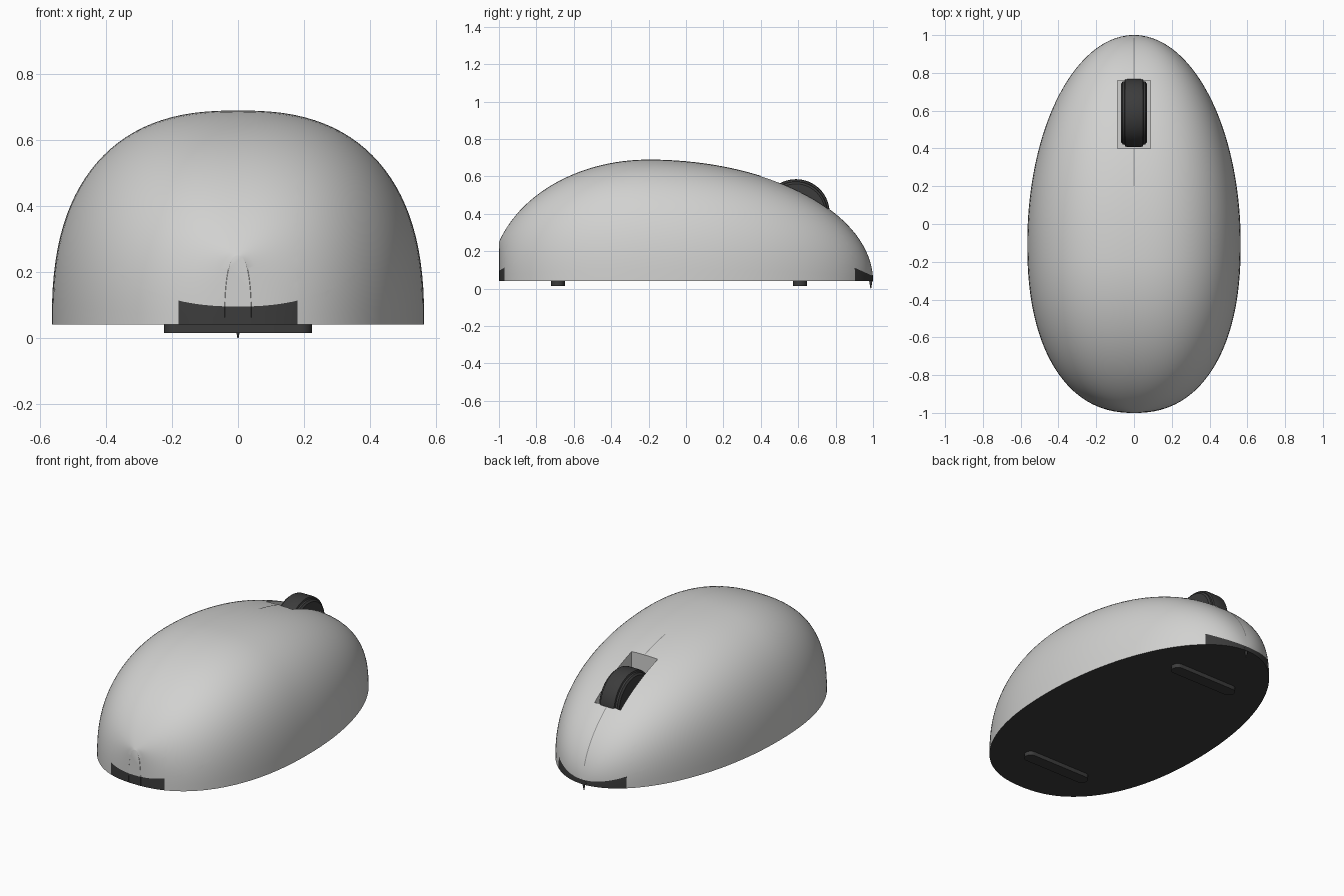
import bpy, bmesh
from math import sin, cos, pi

cube = bpy.data.objects.get("Cube")
if cube:
    bpy.data.objects.remove(cube)

BASE, TOP, HALF = 0.04, 0.65, 0.565


def material(name, rgb):
    m = bpy.data.materials.new(name)
    m.use_nodes = True
    m.diffuse_color = (*rgb, 1)
    m.node_tree.nodes["Principled BSDF"].inputs["Base Color"].default_value = (*rgb, 1)
    return m


light = material("light grey plastic", (0.64, 0.64, 0.63))
dark = material("dark grey rubber", (0.045, 0.045, 0.045))
seam_grey = material("seam grey", (0.3, 0.3, 0.3))


def add_object(name, bm, mats, smooth=True):
    bmesh.ops.recalc_face_normals(bm, faces=bm.faces)
    mesh = bpy.data.meshes.new(name)
    bm.to_mesh(mesh)
    bm.free()
    ob = bpy.data.objects.new(name, mesh)
    bpy.context.collection.objects.link(ob)
    for m in mats:
        mesh.materials.append(m)
    if smooth:
        activate(ob)
        bpy.ops.object.shade_smooth_by_angle(angle=0.6)
    return ob


def activate(ob):
    bpy.ops.object.select_all(action="DESELECT")
    ob.select_set(True)
    bpy.context.view_layer.objects.active = ob


def skin(bm, rings, wrap):
    # Joins successive rings of points with quads, capping both ends
    rows = [[bm.verts.new(p) for p in r] for r in rings]
    n = len(rows[0])
    for a, b in zip(rows, rows[1:]):
        for i in range(n if wrap else n - 1):
            j = (i + 1) % n
            bm.faces.new((a[i], a[j], b[j], b[i]))
    if wrap:
        bm.faces.new(rows[0])
        bm.faces.new(rows[-1])


def height(y):
    u = (y + 0.2) / (1.2 if y > -0.2 else 0.845)
    return TOP * max(1 - u * u, 0.002) ** 0.5


def width(y):
    u, n = ((y + 0.1) / 1.1, 2.0) if y > -0.1 else ((-0.1 - y) / 0.9, 2.3)
    return HALF * (1 - min(u, 0.999) ** n) ** (1 / n)


def section(y, count=56):
    # Squarish half-ellipse standing on the base
    w, h = width(y), height(y)
    pts = []
    for i in range(count + 1):
        c, s = cos(pi * i / count), max(sin(pi * i / count), 0)
        x = w * abs(c) ** 0.8 * (1 if c > 0 else -1)
        pts.append((x, y, BASE + h * s ** 0.8))
    return pts


# Domed shell with a dark underside and dark patches at both ends
bm = bmesh.new()
skin(bm, [section(-cos(pi * i / 72)) for i in range(73)], True)


def patch_top(y):
    return 0.11 - 0.6 * (-y - 0.975) if y < 0 else 0.11 - 0.45 * (y - 0.905)


def cut(side, point, normal):
    faces = [f for f in bm.faces if f.calc_center_median().y * side > 0.8]
    geom = faces + list({e for f in faces for e in f.edges})
    geom += list({v for f in faces for v in f.verts})
    bmesh.ops.bisect_plane(bm, geom=geom, plane_co=point, plane_no=normal, dist=1e-5)


for side, half, slope in ((-1, 0.18, 0.6), (1, 0.23, 0.45)):
    for x in (-half, half):
        cut(side, (x, 0, 0), (1, 0, 0))
    cut(side, (0, side, patch_top(side)), (0, slope * side, 1))

bmesh.ops.recalc_face_normals(bm, faces=bm.faces)
for f in bm.faces:
    c = f.calc_center_median()
    half = 0.18 if c.y < 0 else 0.23
    patch = abs(c.y) > 0.88 and abs(c.x) < half and c.z < patch_top(c.y)
    f.material_index = 1 if patch or f.normal.z < -0.9 else 0
shell = add_object("shell", bm, [light, dark], smooth=False)


def box(name, lo, hi, mat):
    b = bmesh.new()
    bmesh.ops.create_cube(b, size=1)
    for v in b.verts:
        v.co = [(l + h) / 2 + c * (h - l) for l, h, c in zip(lo, hi, v.co)]
    return add_object(name, b, [mat], smooth=False)


# Slot for the scroll wheel
cutter = box("wheel_slot_cutter", (-0.088, 0.4, 0.2), (0.088, 0.76, 0.9), light)
cutter.hide_render = True
mod = shell.modifiers.new("slot", "BOOLEAN")
mod.operation = "DIFFERENCE"
mod.solver = "EXACT"
mod.object = cutter
activate(shell)
bpy.ops.object.modifier_apply(modifier="slot")
bpy.data.objects.remove(cutter)
activate(shell)
bpy.ops.object.shade_smooth_by_angle(angle=0.6)

# Scroll wheel with a raised tread
half_profile = [(0.068, 0.05), (0.068, 0.155), (0.06, 0.166), (0.05, 0.168), (0.047, 0.177), (0.035, 0.18)]
profile = half_profile + [(-x, r) for x, r in reversed(half_profile)]
bm = bmesh.new()
skin(bm, [[(x, 0.588 + r * cos(2 * pi * i / 64), 0.405 + r * sin(2 * pi * i / 64))
           for i in range(64)] for x, r in profile], True)
add_object("scroll_wheel", bm, [dark])

# Thin seams between the two buttons
for name, start, end in (("rear_seam", 0.2, 0.4), ("nose_seam", 0.76, 0.985)):
    bm = bmesh.new()
    ys = [start + (end - start) * i / 24 for i in range(25)]
    skin(bm, [[(x, y, BASE + height(y) + 0.002) for x in (-0.003, 0.003)] for y in ys], False)
    add_object(name, bm, [seam_grey])

# Rounded glide feet
for name, y in (("front_foot", -0.685), ("back_foot", 0.61)):
    bm = bmesh.new()
    r, reach = 0.037, 0.188
    angles = [pi * i / 12 for i in range(13)]
    outline = [(reach + r * sin(a), y - r * cos(a)) for a in angles]
    outline += [(-reach - r * sin(a), y + r * cos(a)) for a in angles]
    skin(bm, [[(px, py, z) for px, py in outline] for z in (0.015, 0.045)], True)
    add_object(name, bm, [dark])

# Small pointed nub under the nose
bm = bmesh.new()
bmesh.ops.create_cone(bm, cap_ends=True, segments=12, radius1=0.002, radius2=0.012, depth=0.06)
bmesh.ops.translate(bm, verts=bm.verts, vec=(0, 0.988, 0.03))
add_object("nose_nub", bm, [dark])
